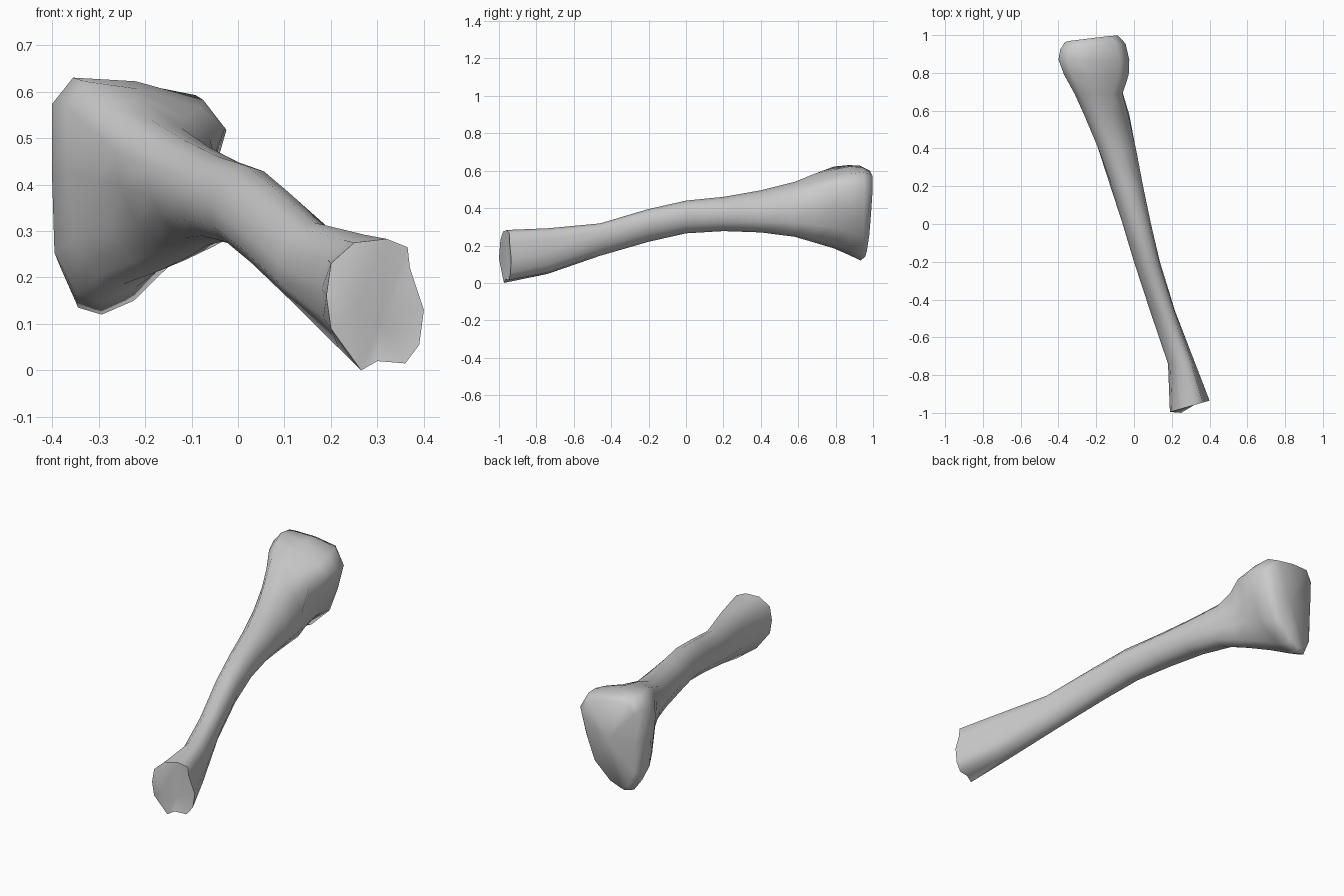
import bpy, bmesh, math

if "Cube" in bpy.data.objects:
    bpy.data.objects.remove(bpy.data.objects["Cube"])

# End outlines (x, z), counter-clockwise from the right side
HEAD = [(-.06, .38), (-.025, .51), (-.075, .595), (-.22, .622), (-.355, .63), (-.40, .57),
        (-.40, .40), (-.395, .23), (-.35, .135), (-.295, .12), (-.22, .15), (-.11, .25)]
FOOT = [(.40, .13), (.37, .22), (.365, .265), (.32, .283), (.25, .275), (.20, .23),
        (.19, .16), (.20, .09), (.265, 0), (.30, .02), (.36, .015), (.39, .055)]
N = 12


def unit(outline):
    """Rescale an outline to the -1..1 box."""
    lo = [min(p[i] for p in outline) for i in (0, 1)]
    hi = [max(p[i] for p in outline) for i in (0, 1)]
    return [tuple(2 * (p[i] - lo[i]) / (hi[i] - lo[i]) - 1 for i in (0, 1)) for p in outline]


def shaft_outline(tilt):
    """Oval whose top leans to the right (to the left if negative)."""
    angles = [2 * math.pi * i / N for i in range(N)]
    return unit([(math.cos(a) + tilt * math.sin(a), math.sin(a)) for a in angles])


# Stations along the bone: y, x min, x max, z min, z max, lean, blend (+ head, - foot)
STATIONS = [
    (-.965, .19, .40, .00, .283, .3, -1),
    (-.74, .18, .325, .048, .292, .3, -.55),
    (-.46, .085, .217, .145, .318, .2, -.1),
    (-.20, .00, .137, .22, .395, .1, 0),
    (.00, -.06, .09, .265, .44, .05, 0),
    (.20, -.125, .048, .277, .46, -.05, 0),
    (.40, -.19, .01, .27, .495, -.25, 0),
    (.58, -.265, -.025, .247, .54, -.5, .15),
    (.69, -.315, -.048, .215, .585, -.55, .5),
    (.79, -.37, -.028, .185, .622, -.5, .85),
    (.87, -.40, -.025, .15, .63, 0, 1),
    (.94, -.39, -.045, .12, .627, 0, 1),
    (.975, -.365, -.085, .14, .607, 0, 1),
]

head, foot = unit(HEAD), unit(FOOT)
bm = bmesh.new()
rings = []
for k, (y, x0, x1, z0, z1, lean, w) in enumerate(STATIONS):
    end = head if w > 0 else foot
    t = abs(w)
    mixed = unit([(a + (c - a) * t, b + (d - b) * t)
                  for (a, b), (c, d) in zip(shaft_outline(lean), end)])
    ring = []
    for i, (u, v) in enumerate(mixed):
        x = (x0 + x1) / 2 + u * (x1 - x0) / 2
        z = (z0 + z1) / 2 + v * (z1 - z0) / 2
        dy = 0
        if k == 0:
            dy = .03 * u                     # slanted cut at the small end
        elif k == len(STATIONS) - 1:
            dy = .009 * v + .018 * u         # tilted face at the large end
        elif k == len(STATIONS) - 2:
            dy = .015 * u
        if y > .6 and i < 4:                 # right shoulder rises towards the end
            limit = .53 + .075 * (y - .62) / .36 + (.04 if i == 3 else 0)
            z = min(z, limit)
        if i == 0 and .6 < y < .85:          # hollow under the shoulder
            x -= .025
        ring.append(bm.verts.new((x, y + dy, z)))
    rings.append(ring)

# Shaft skin
for a, b in zip(rings, rings[1:]):
    for i in range(N):
        j = (i + 1) % N
        bm.faces.new((a[i], a[j], b[j], b[i]))

# End caps: bulging lobe and notch on the small end, flat on the large end
lobe = bm.verts.new((.25, -1.0, .13))
notch = bm.verts.new((.305, -.945, .10))
small = rings[0]
for i in range(3, 8):
    bm.faces.new((small[i], small[i + 1], lobe))
for i in [9, 10, 11, 0, 1, 2]:
    bm.faces.new((small[i], small[(i + 1) % N], notch))
bm.faces.new((small[8], small[9], notch))
bm.faces.new((small[8], notch, lobe))
bm.faces.new((small[3], lobe, notch))
middle = bm.verts.new((-.22, .977, .38))
for i in range(N):
    bm.faces.new((rings[-1][i], rings[-1][(i + 1) % N], middle))

bmesh.ops.recalc_face_normals(bm, faces=bm.faces)
mesh = bpy.data.meshes.new("long_bone")
bm.to_mesh(mesh)
bm.free()
bone = bpy.data.objects.new("long_bone", mesh)
bpy.context.collection.objects.link(bone)
bpy.context.view_layer.objects.active = bone
bone.select_set(True)
bpy.ops.object.shade_smooth_by_angle(angle=math.radians(70))
